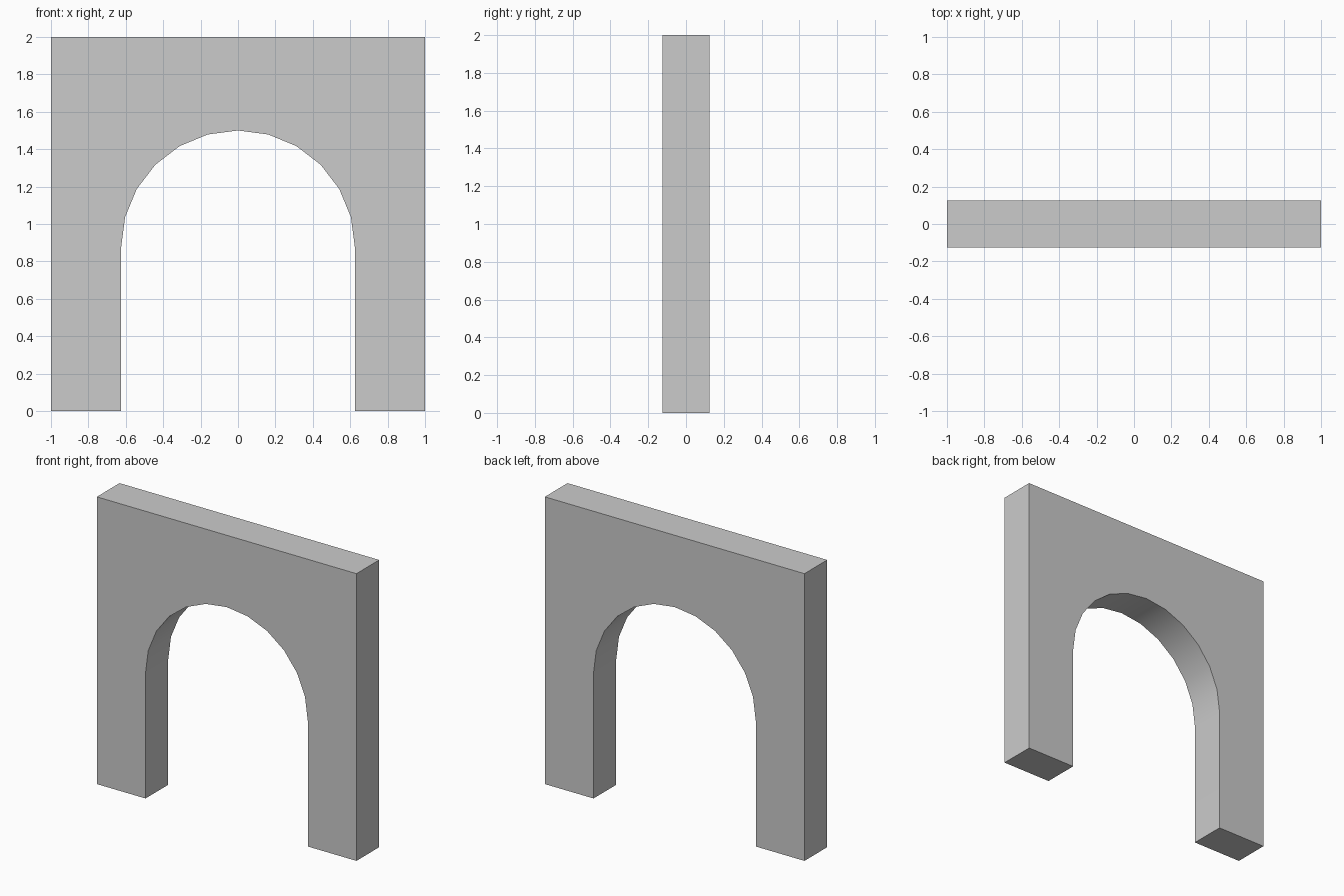
import bpy, bmesh
from math import sin, cos, pi

if "Cube" in bpy.data.objects:
    bpy.data.objects.remove(bpy.data.objects["Cube"])

HALF_WIDTH, HEIGHT, DEPTH = 1.0, 2.0, 0.25
RADIUS, SPRING, SEGMENTS = 0.625, 0.875, 12

# Front outline: outer rectangle, then the round-headed opening
outline = [(-RADIUS, 0), (-HALF_WIDTH, 0), (-HALF_WIDTH, HEIGHT),
           (HALF_WIDTH, HEIGHT), (HALF_WIDTH, 0), (RADIUS, 0)]
for i in range(SEGMENTS + 1):
    a = pi * i / SEGMENTS
    outline.append((RADIUS * cos(a), SPRING + RADIUS * sin(a)))

# Extrude the outline through the wall thickness
bm = bmesh.new()
face = bm.faces.new([bm.verts.new((x, -DEPTH / 2, z)) for x, z in outline])
result = bmesh.ops.extrude_face_region(bm, geom=[face], use_keep_orig=True)
moved = [g for g in result["geom"] if isinstance(g, bmesh.types.BMVert)]
bmesh.ops.translate(bm, verts=moved, vec=(0, DEPTH, 0))
bmesh.ops.recalc_face_normals(bm, faces=bm.faces)
mesh = bpy.data.meshes.new("arch_wall")
bm.to_mesh(mesh)
bm.free()

arch = bpy.data.objects.new("arch_wall", mesh)
bpy.context.collection.objects.link(arch)

# Smooth the curved underside, keep the wall edges sharp
bpy.context.view_layer.objects.active = arch
arch.select_set(True)
bpy.ops.object.shade_smooth_by_angle(angle=pi / 6)
